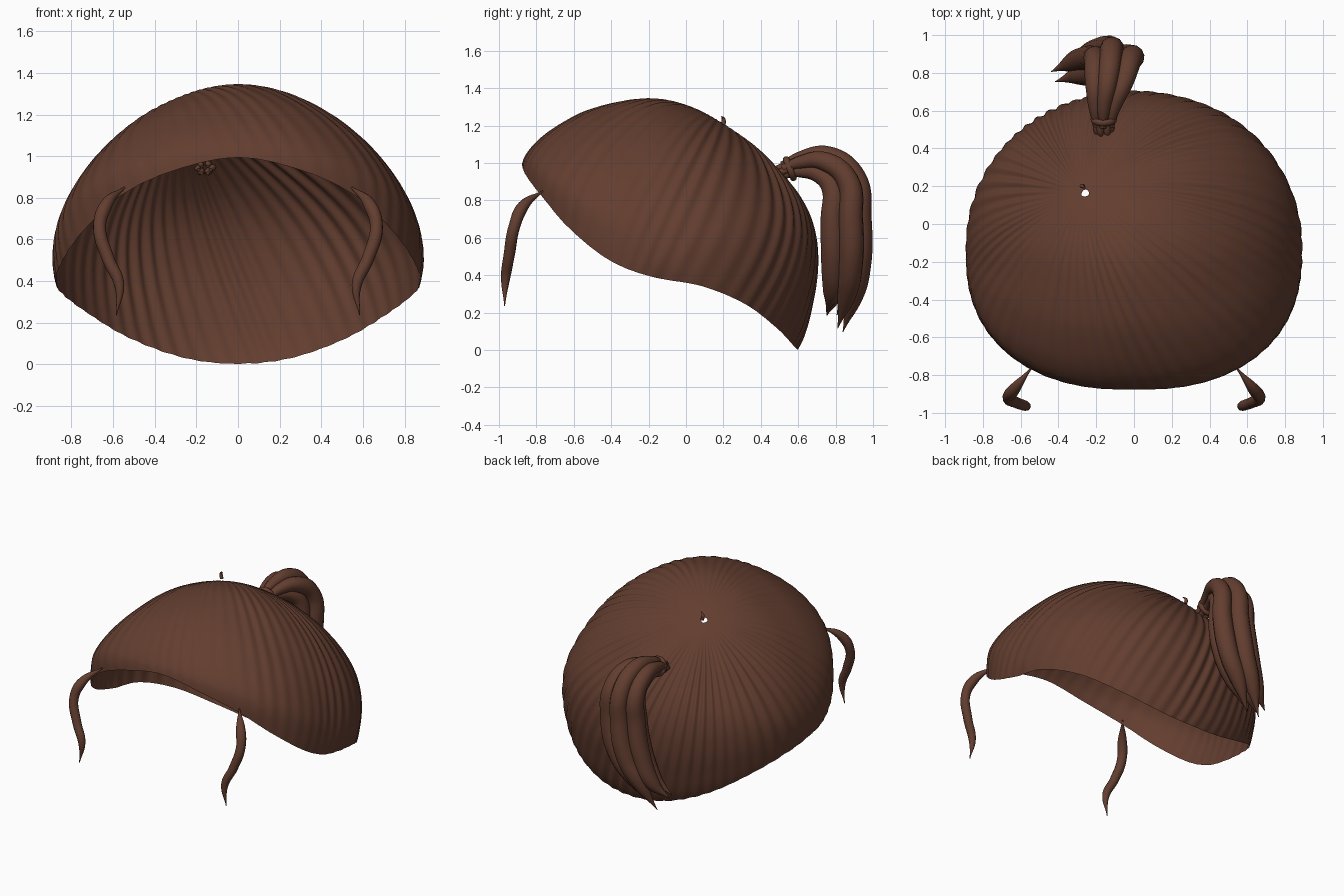
import bpy, bmesh, math
from mathutils import Vector

if "Cube" in bpy.data.objects:
    bpy.data.objects.remove(bpy.data.objects["Cube"])

brown = bpy.data.materials.new("dark_brown_hair")
brown.use_nodes = True
brown.diffuse_color = (0.125, 0.048, 0.029, 1)
brown.node_tree.nodes["Principled BSDF"].inputs["Base Color"].default_value = brown.diffuse_color
brown.node_tree.nodes["Principled BSDF"].inputs["Roughness"].default_value = 0.7


def closed_spline(points, steps):
    """Smooth closed loop through the points."""
    pts, out = [Vector(p) for p in points], []
    n = len(pts)
    for i in range(n):
        a, b, c, d = (pts[(i + k) % n] for k in (-1, 0, 1, 2))
        for s in range(steps):
            t = s / steps
            out.append(0.5 * (2 * b + (c - a) * t + (2 * a - 5 * b + 4 * c - d) * t * t
                              + (3 * b - a - 3 * c + d) * t ** 3))
    return out


def finish(name, bm):
    mesh = bpy.data.meshes.new(name)
    bm.to_mesh(mesh)
    bm.free()
    mesh.materials.append(brown)
    mesh.shade_smooth()
    obj = bpy.data.objects.new(name, mesh)
    bpy.context.collection.objects.link(obj)


# Cap shape: a side profile (y, z) rounded off sideways
centre = Vector((0, -0.13, 0.5))
half_width = 0.89
profile = [(0.70, 0.5), (0.67, 0.69), (0.58, 0.86), (0.4, 1.06), (0.2, 1.21), (0, 1.31),
           (-0.22, 1.345), (-0.5, 1.29), (-0.7, 1.19), (-0.83, 1.08), (-0.88, 0.97),
           (-0.87, 0.75), (-0.83, 0.5), (-0.72, 0.15), (-0.4, -0.12), (0, -0.22),
           (0.4, -0.16), (0.6, 0.01), (0.68, 0.28)]
polar = []
for p in closed_spline([(0, y, z) for y, z in profile], 12):
    q = p - centre
    polar.append((math.atan2(q.z, q.y), math.hypot(q.y, q.z)))
polar.sort()


def profile_radius(angle):
    prev = (polar[-1][0] - math.tau, polar[-1][1])
    for a, r in polar + [(polar[0][0] + math.tau, polar[0][1])]:
        if a >= angle:
            t = (angle - prev[0]) / max(a - prev[0], 1e-6)
            return prev[1] + (r - prev[1]) * t
        prev = (a, r)
    return prev[1]


def cap_radius(d):
    side = max(math.hypot(d.y, d.z), 1e-6)
    r = profile_radius(math.atan2(d.z, d.y))
    # Squarer at the forehead, rounder at the nape
    n = 1.8 + (0.7 if d.y < 0 else 0.28) * (d.y / side) ** 2
    return ((side / r) ** n + (abs(d.x) / half_width) ** n) ** (-1 / n)


# Hairline: front centre round the left side to the nape, then mirrored
half_rim = [(0, -0.88, 0.995), (0.3, -0.865, 0.94), (0.55, -0.77, 0.82), (0.71, -0.62, 0.655),
            (0.83, -0.4, 0.48), (0.885, -0.18, 0.39), (0.83, 0.08, 0.345), (0.7, 0.3, 0.255),
            (0.48, 0.45, 0.14), (0.22, 0.565, 0.03), (0, 0.6, 0.0)]
rim = closed_spline(half_rim + [(-x, y, z) for x, y, z in half_rim[-2:0:-1]], 28)

# Cap of hair: strands fan out from the crown whorl to the hairline
crown = (Vector((-0.27, 0.17, 1.2)) - centre).normalized()
rings, ridges = 44, 58
bm = bmesh.new()
columns = []
for i, p in enumerate(rim):
    end = (p - centre).normalized()
    around = i / len(rim)
    backness = 0.5 - 0.5 * math.cos(math.tau * around)
    uneven = 0.75 + 0.25 * math.sin(math.tau * 9 * around)
    phase = math.tau * ridges * around + 2.5 * math.sin(math.tau * 5 * around)
    column = []
    for j in range(rings + 1):
        t = 0.016 + 0.984 * j / rings
        d = crown.slerp(end, t)
        fade = max(0, min(1, (t - 0.08) / 0.35)) * (1 - 0.65 * t ** 4)
        depth = (0.003 + 0.006 * backness) * uneven * fade
        column.append(bm.verts.new(centre + d * (cap_radius(d) + depth * math.sin(phase + 1.5 * t))))
    columns.append(column)
for i, a in enumerate(columns):
    b = columns[(i + 1) % len(columns)]
    for j in range(rings):
        bm.faces.new((a[j], a[j + 1], b[j + 1], b[j]))
bmesh.ops.recalc_face_normals(bm, faces=bm.faces)
top = max(bm.faces, key=lambda f: f.calc_center_median().z)
if top.normal.z < 0:
    bmesh.ops.reverse_faces(bm, faces=bm.faces)
finish("hair_cap", bm)


def lock(name, points, radii):
    """Tapered lock of hair along a smooth path."""
    curve = bpy.data.curves.new(name, "CURVE")
    curve.dimensions = "3D"
    curve.bevel_depth = 1
    curve.bevel_resolution = 4
    curve.resolution_u = 8
    curve.use_fill_caps = True
    spline = curve.splines.new("BEZIER")
    spline.bezier_points.add(len(points) - 1)
    spline.radius_interpolation = "CARDINAL"
    for bp, p, r in zip(spline.bezier_points, points, radii):
        bp.co = p
        bp.radius = r
        bp.handle_left_type = bp.handle_right_type = "AUTO"
    curve.materials.append(brown)
    obj = bpy.data.objects.new(name, curve)
    bpy.context.collection.objects.link(obj)
    bpy.ops.object.select_all(action="DESELECT")
    obj.select_set(True)
    bpy.context.view_layer.objects.active = obj
    bpy.ops.object.convert(target="MESH")
    bpy.ops.object.shade_smooth()


# Small tuft at the crown whorl
lock("crown_tuft", [(-0.27, 0.2, 1.2), (-0.275, 0.2, 1.235), (-0.255, 0.19, 1.25)], [0.012, 0.01, 0.002])

# Face-framing locks
face_path = [(0.545, -0.765, 0.85), (0.63, -0.87, 0.77), (0.665, -0.918, 0.66), (0.625, -0.945, 0.51),
             (0.57, -0.965, 0.38), (0.585, -0.97, 0.235)]
for side, sign in (("left", 1), ("right", -1)):
    lock(side + "_face_lock", [(sign * x, y, z) for x, y, z in face_path],
         [0.004, 0.03, 0.031, 0.03, 0.024, 0.002])

# Ponytail: locks spread from the tie, arch over and taper to the side
tail_path = [(-0.16, 0.52, 0.965), (-0.155, 0.61, 0.995), (-0.13, 0.74, 0.995), (-0.11, 0.85, 0.9),
             (-0.11, 0.865, 0.7), (-0.16, 0.865, 0.46), (-0.25, 0.845, 0.29), (-0.35, 0.8, 0.15)]
spread = [0.4, 0.55, 0.85, 1.05, 1.15, 1.1, 0.9, 0.75]
thickness = [0.022, 0.035, 0.052, 0.06, 0.065, 0.065, 0.05, 0.002]
# Each lock: sideways offset, outward offset, tip shift in x and z
locks = [(-0.09, 0.01, -0.02, 0.04), (-0.01, 0.055, 0, -0.04), (0.085, 0.015, 0, -0.03),
         (-0.05, -0.065, -0.03, 0.02), (0.045, -0.07, 0.02, 0.04)]
tail = [Vector(p) for p in tail_path]
for k, (across, out, tip_x, tip_z) in enumerate(locks):
    path = []
    for i, p in enumerate(tail):
        tangent = tail[min(i + 1, len(tail) - 1)] - tail[max(i - 1, 0)]
        outward = Vector((0, -tangent.z, tangent.y)).normalized()
        path.append(p + (Vector((across, 0, 0)) + outward * out) * spread[i])
    path[-1] += Vector((tip_x, 0, tip_z))
    lock("ponytail_lock_%d" % (k + 1), path, thickness)

# Hair tie
axis = Vector((0, 0.93, 0.36))
up = Vector((0, -0.36, 0.93))
hub = Vector((-0.16, 0.555, 0.97))
bm = bmesh.new()
loops = []
for i in range(32):
    a = math.tau * i / 32
    radial = Vector((1, 0, 0)) * math.cos(a) + up * math.sin(a)
    loops.append([bm.verts.new(hub + radial * (0.056 + 0.014 * math.cos(b)) + axis * 0.018 * math.sin(b))
                  for b in (math.tau * j / 10 for j in range(10))])
for i, a in enumerate(loops):
    b = loops[(i + 1) % 32]
    for j in range(10):
        bm.faces.new((a[j], b[j], b[(j + 1) % 10], a[(j + 1) % 10]))
bmesh.ops.recalc_face_normals(bm, faces=bm.faces)
finish("hair_tie", bm)

# Gathered ends bunched inside the tie
for k in range(6):
    a = math.tau * k / 6
    offset = Vector((math.cos(a), 0, 0)) * 0.036 + up * 0.026 * math.sin(a)
    lock("gathered_end_%d" % (k + 1),
         [hub + offset * s + axis * t for s, t in ((0.8, -0.1), (1, -0.065), (1, 0.01))],
         [0.008, 0.018, 0.02])
